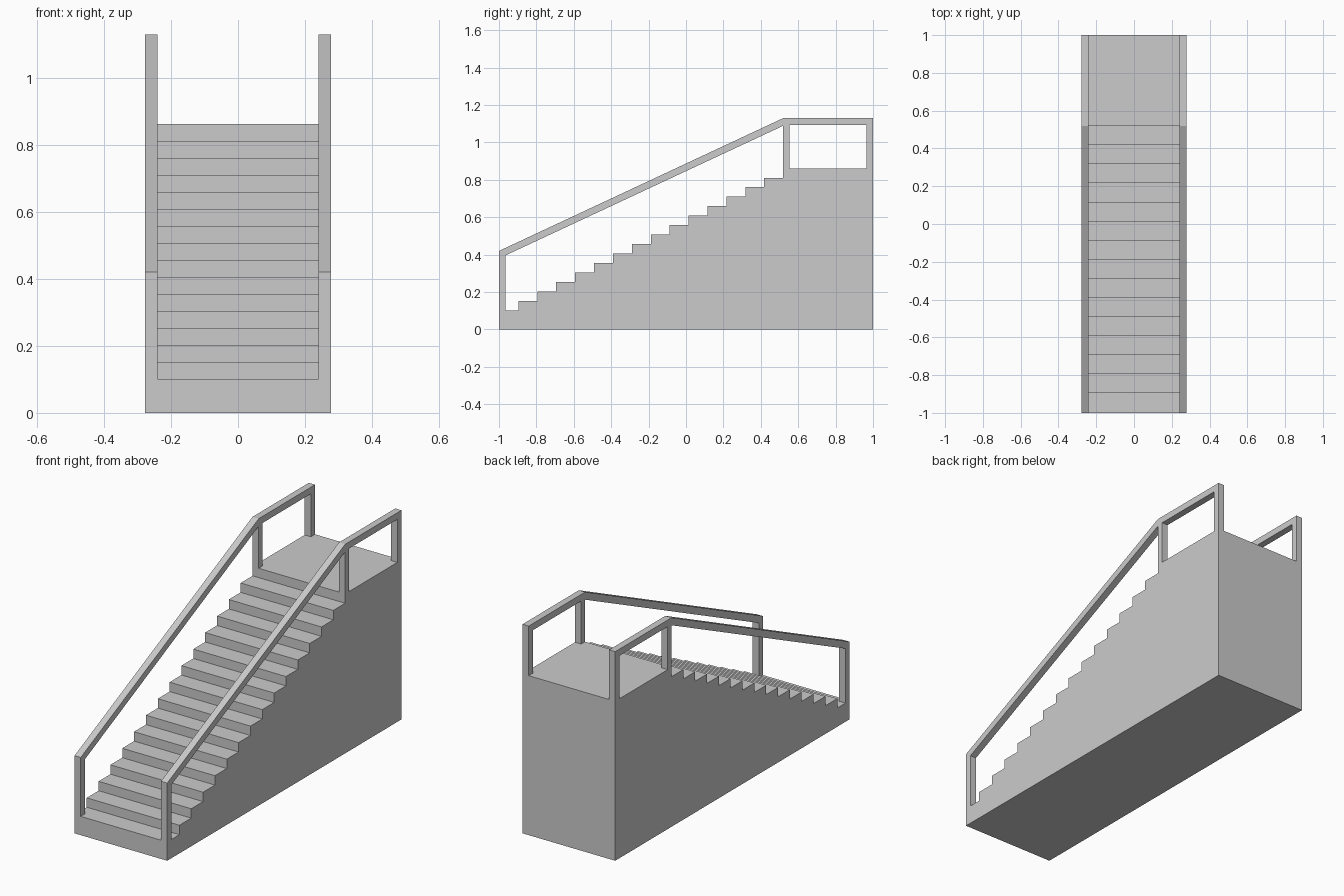
import bpy, bmesh

if "Cube" in bpy.data.objects:
    bpy.data.objects.remove(bpy.data.objects["Cube"])

HALF_W = 0.277      # half width of the stairs
RAIL_IN = 0.24      # inner side of the railings
RISE, RUN = 0.0507, 0.1011
FIRST_Y, STEPS = -0.896, 15
LANDING = RISE * (STEPS + 2)


def extrude_profile(name, pts, x0, x1):
    """Extrude a (y, z) outline along x."""
    bm = bmesh.new()
    face = bm.faces.new([bm.verts.new((x0, y, z)) for y, z in pts])
    geo = bmesh.ops.extrude_face_region(bm, geom=[face])["geom"]
    verts = [g for g in geo if isinstance(g, bmesh.types.BMVert)]
    bmesh.ops.translate(bm, verts=verts, vec=(x1 - x0, 0, 0))
    bmesh.ops.recalc_face_normals(bm, faces=bm.faces)
    mesh = bpy.data.meshes.new(name)
    bm.to_mesh(mesh)
    bm.free()
    obj = bpy.data.objects.new(name, mesh)
    bpy.context.collection.objects.link(obj)
    return obj


# Solid stair body with landing
stairs = [(1, 0), (-1, 0), (-1, 2 * RISE)]
for i in range(STEPS):
    y = FIRST_Y + i * RUN
    stairs += [(y, (i + 2) * RISE), (y, (i + 3) * RISE)]
stairs.append((1, LANDING))
extrude_profile("stair_body", stairs, -HALF_W, HALF_W)

# Railings: three posts under a sloped and level handrail
top_y = FIRST_Y + (STEPS - 1) * RUN
railing = [
    (-1, 2 * RISE), (-1, 0.42), (top_y, 1.13), (1, 1.13),
    (1, LANDING), (0.965, LANDING), (0.965, 1.094), (top_y + 0.033, 1.094),
    (top_y + 0.033, LANDING), (top_y, LANDING), (top_y, 1.089),
    (-0.965, 0.396), (-0.965, 2 * RISE),
]
for side, s in (("left", -1), ("right", 1)):
    extrude_profile(side + "_railing", railing, s * RAIL_IN, s * HALF_W)
